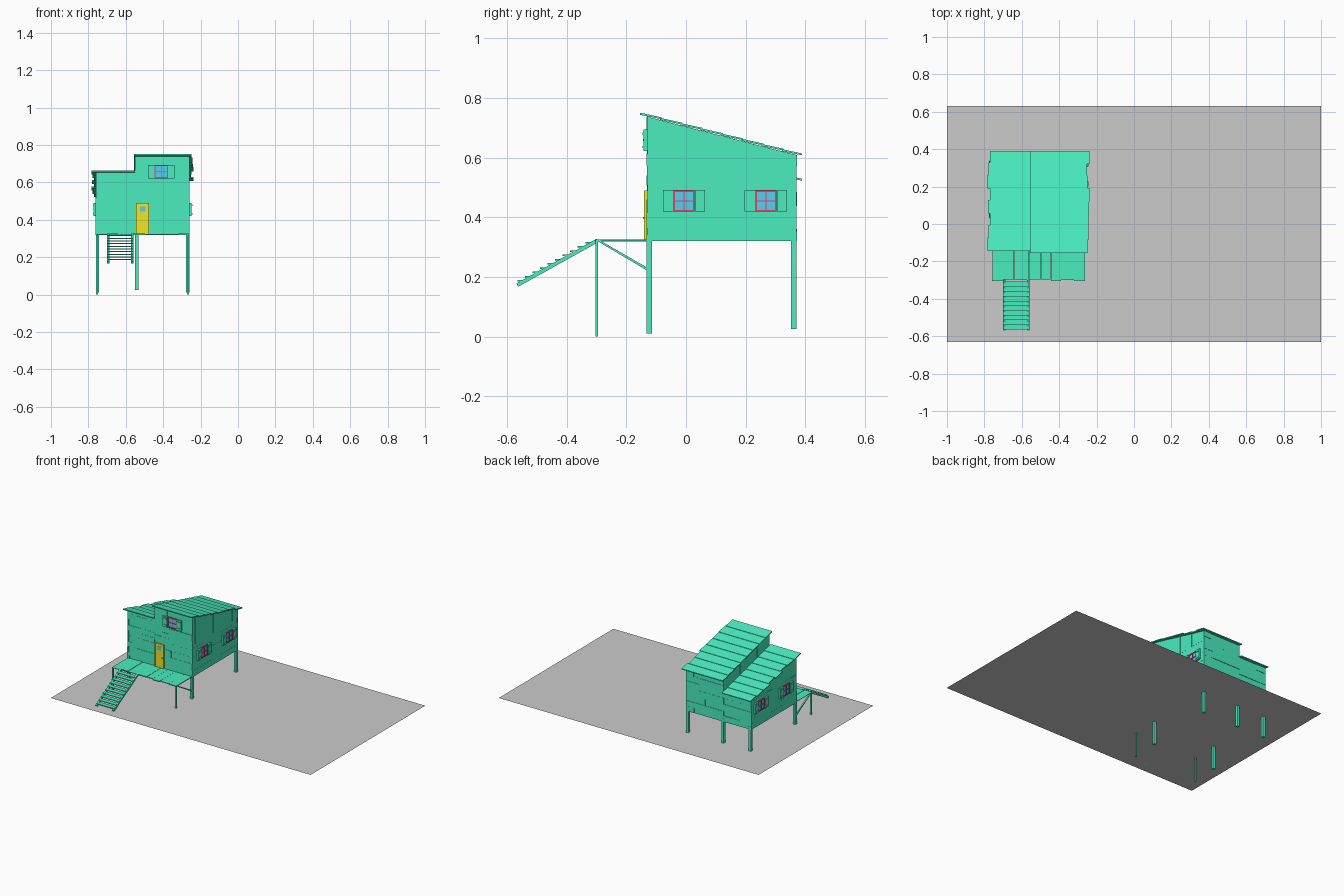
import bpy, bmesh, random
from mathutils import Vector, Matrix
from math import pi

if "Cube" in bpy.data.objects:
    bpy.data.objects.remove(bpy.data.objects["Cube"])

random.seed(4)
R = random.uniform


def material(name, rgb):
    m = bpy.data.materials.new(name)
    m.diffuse_color = (*rgb, 1)
    m.use_nodes = True
    m.node_tree.nodes["Principled BSDF"].inputs["Base Color"].default_value = m.diffuse_color
    return m


GREEN = material("green_wood", (0.067, 0.85, 0.52))
YELLOW = material("yellow_paint", (0.85, 0.8, 0.02))
RED = material("red_frame", (0.8, 0.05, 0.15))
BLUE = material("blue_glass", (0.1, 0.62, 0.85))


class Part:
    """Collects boards into one object."""
    def __init__(self, name, mat=None, matrix=None):
        self.name, self.mat, self.bm = name, mat, bmesh.new()
        self.matrix = matrix or Matrix()

    def prism(self, pts, x0, x1):
        # yz profile extruded along x
        f = self.bm.faces.new([self.bm.verts.new((x0, y, z)) for y, z in pts])
        g = bmesh.ops.extrude_face_region(self.bm, geom=[f])["geom"]
        vs = [v for v in g if isinstance(v, bmesh.types.BMVert)]
        bmesh.ops.translate(self.bm, verts=vs, vec=(x1 - x0, 0, 0))

    def box(self, x0, x1, y0, y1, z0, z1):
        self.prism([(y0, z0), (y1, z0), (y1, z1), (y0, z1)], x0, x1)

    def done(self):
        bmesh.ops.recalc_face_normals(self.bm, faces=self.bm.faces)
        self.bm.transform(self.matrix)
        me = bpy.data.meshes.new(self.name)
        self.bm.to_mesh(me)
        self.bm.free()
        ob = bpy.data.objects.new(self.name, me)
        if self.mat:
            me.materials.append(self.mat)
        bpy.context.collection.objects.link(ob)


XL, XM, XR, YF, YB = -0.76, -0.55, -0.26, -0.13, 0.37
DROP = 0.085


def roof_z(y, drop=0.0):
    return 0.744 - drop - 0.257 * (y + 0.155)


# water or ground sheet: a single face
p = Part("ground_sheet")
p.bm.faces.new([p.bm.verts.new((x, y, 0.17)) for x, y in
                ((-1, -0.63), (1, -0.63), (1, 0.63), (-1, 0.63))])
p.done()

# stilts carrying the house
p = Part("stilts", GREEN)
for x in (XL, XR - 0.018):
    p.box(x, x + 0.018, YF - 0.002, YF + 0.016, 0.01, 0.34)
for x in (XL, XM, XR - 0.018):
    p.box(x, x + 0.018, YB - 0.018, YB + 0.001, 0.025, 0.34)
p.done()

# side walls: horizontal boards below, upright boards under the roof
rows = [0.32, 0.36, 0.40, 0.455, 0.515, 0.545]
cols = [YF, -0.10, -0.05, 0.0, 0.045, 0.1, 0.14, 0.19, 0.25, 0.31, YB]
for name, x, sgn, drop, rr in (("right_wall", XR, 1, 0, rows), ("left_wall", XL, -1, DROP, rows[:5])):
    p = Part(name, GREEN)
    for a, b in zip(rr, rr[1:]):
        p.box(x - sgn * 0.01, x + sgn * R(-0.002, 0.002), YF, YB, a, b)
    for a, b in zip(cols, cols[1:]):
        p.prism([(a, rr[-1]), (b, rr[-1]), (b, roof_z(b, drop)), (a, roof_z(a, drop))],
                x - sgn * 0.01, x + sgn * R(-0.002, 0.002))
    p.done()

# upright wall between the two roof levels
p = Part("roof_step_wall", GREEN)
for a, b in zip(cols, cols[1:]):
    p.prism([(a, roof_z(a, DROP) - 0.01), (b, roof_z(b, DROP) - 0.01), (b, roof_z(b)), (a, roof_z(a))],
            XM + R(-0.002, 0.002), XM + 0.01)
p.done()

# front and back walls of stacked boards with a stepped top
for name, y, sgn in (("front_wall", YF, -1), ("back_wall", YB, 1)):
    p = Part(name, GREEN)
    for x0, x1, drop in ((XL, XM, DROP), (XM, XR, 0)):
        top = roof_z(y, drop)
        z = 0.32
        while z < top - 0.001:
            nz = z + R(0.032, 0.05)
            nz = top if nz > top - 0.015 else nz
            cut = R(x0 + 0.05, x1 - 0.05)
            for a, b in ((x0, cut), (cut, x1)):
                p.box(a, b, y - sgn * 0.01, y + sgn * R(-0.002, 0.002), z, nz)
            z = nz
    p.done()

p = Part("floor", GREEN)
p.box(XL + 0.005, XR - 0.005, YF + 0.005, YB - 0.005, 0.32, 0.326)
p.done()

# lapped roof boards with ragged ends
for name, x0, x1, drop, ya in (("lower_roof", -0.772, XM, DROP, -0.145), ("upper_roof", -0.555, -0.248, 0, -0.155)):
    p = Part(name, GREEN)
    n = 8
    for i in range(n):
        a = ya + (0.39 - ya) * i / n
        b = ya + (0.39 - ya) * (i + 1) / n + (0.006 if i < n - 1 else 0)
        za, zb = roof_z(a, drop), roof_z(b, drop) + 0.004
        l = x0 - R(-0.004, 0.011) if drop else x0
        r = x1 if drop else x1 + R(-0.003, 0.011)
        p.prism([(a, za), (b, zb), (b, zb + 0.006), (a, za + 0.007)], l, r)
    p.done()

# porch deck with uneven boards
p = Part("porch_deck", GREEN)
xs = [-0.757, -0.70, -0.64, -0.56, -0.495, -0.445, -0.39, -0.32, -0.262]
for a, b in zip(xs, xs[1:]):
    p.box(a, b - 0.001, -0.30 + R(-0.006, 0.006), YF, 0.319 + R(0, 0.002), 0.324 + R(0, 0.002))
p.done()

# porch posts and diagonal braces
p = Part("porch_supports", GREEN)
for x in (XL + 0.002, XR - 0.012):
    p.box(x, x + 0.01, -0.304, -0.295, 0, 0.32)
    p.prism([(-0.30, 0.322), (-0.288, 0.322), (YF, 0.231), (YF, 0.221)], x + 0.001, x + 0.009)
p.done()

# stairs
p = Part("stair_stringers", GREEN)
for x in (-0.70, -0.571):
    p.prism([(-0.30, 0.328), (-0.295, 0.316), (-0.563, 0.167), (-0.569, 0.178)], x, x + 0.012)
p.done()
p = Part("stair_treads", GREEN)
for i in range(10):
    y = -0.32 - 0.0252 * i
    z = 0.328 - 0.565 * (-0.30 - y)
    p.box(-0.697 + R(-0.004, 0.003), -0.562 + R(-0.004, 0.003), y - 0.018, y + 0.012, z - 0.004, z + 0.001)
p.done()


# window: local x across, -y outward, z up
def window(name, loc, turn):
    m = Matrix.Translation(Vector(loc)) @ Matrix.Rotation(turn, 4, "Z")
    g = Part(name + "_glass", BLUE, m)
    g.box(-0.033, 0.033, -0.005, 0, -0.033, 0.033)
    g.done()
    f = Part(name + "_frame", RED, m)
    for c in (-0.033, 0, 0.033):
        w = 0.003 if c else 0.0015
        f.box(c - w, c + w, -0.009, 0, -0.036, 0.036)
        f.box(-0.033, 0.033, -0.009, 0, c - w, c + w)
    f.done()
    s = Part(name + "_shutters", GREEN, m)
    for sgn in (-1, 1):
        s.box(sgn * 0.037, sgn * 0.071, -0.012, 0, -0.036, 0.036)
        for z in (-0.022, 0.022):
            s.box(sgn * 0.04, sgn * 0.068, -0.016, -0.01, z - 0.004, z + 0.004)
    s.done()


for i, y in enumerate((-0.007, 0.268)):
    window(f"right_window_{i}", (XR, y, 0.455), pi / 2)
    window(f"left_window_{i}", (XL, y, 0.455), -pi / 2)
window("upper_front_window", (-0.41, YF, 0.658), 0)

# front door with a small pane and a knob
p = Part("door", YELLOW)
p.box(-0.545, -0.475, YF - 0.008, YF, 0.325, 0.49)
for x in (-0.545, -0.480):
    p.box(x, x + 0.005, YF - 0.011, YF, 0.325, 0.49)
p.box(-0.545, -0.475, YF - 0.011, YF, 0.484, 0.49)
p.box(-0.488, -0.483, YF - 0.015, YF, 0.395, 0.401)
p.done()
p = Part("door_pane", BLUE)
p.box(-0.525, -0.495, YF - 0.010, YF, 0.444, 0.472)
p.done()
